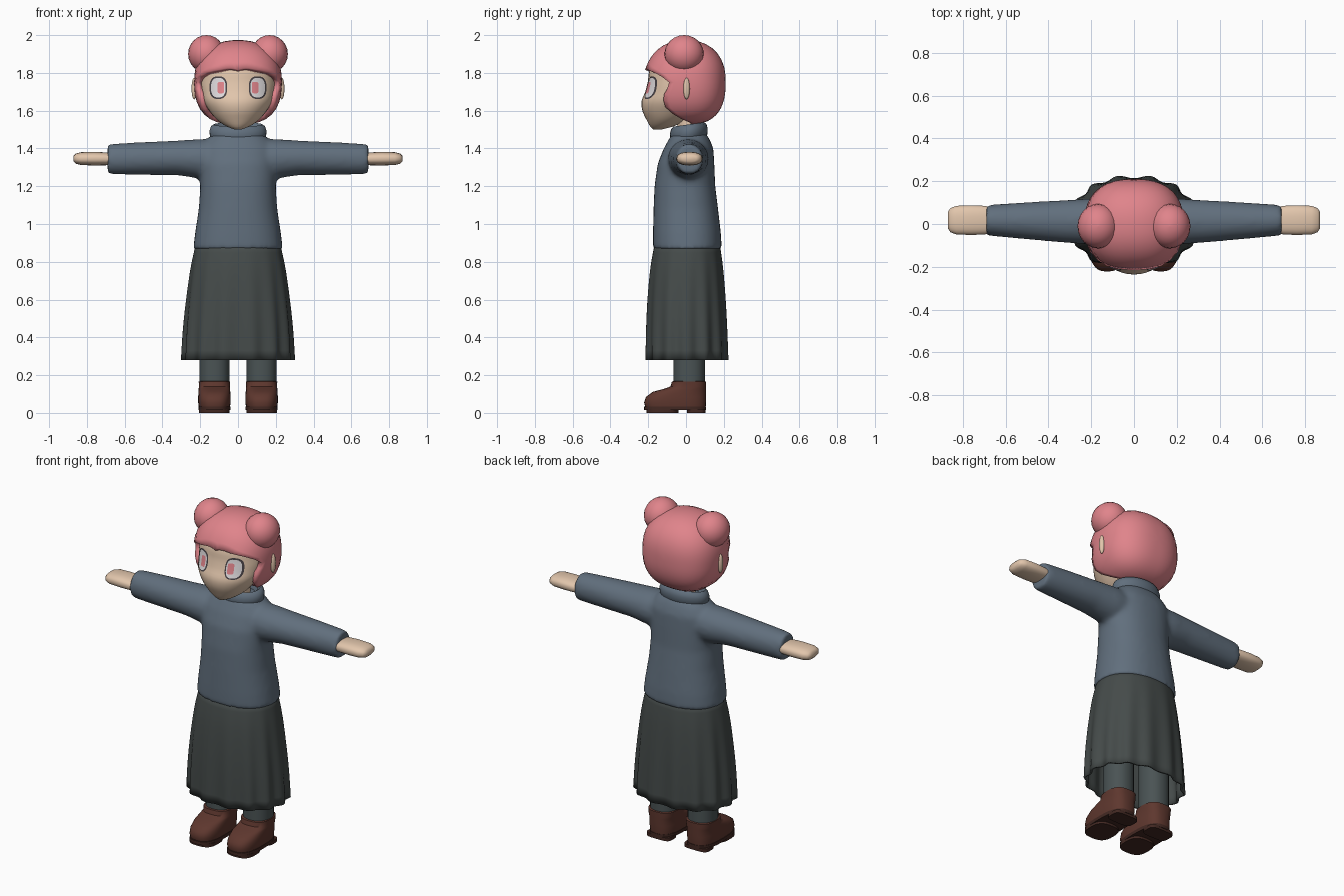
import bpy, bmesh, math
from mathutils import Vector

if "Cube" in bpy.data.objects:
    bpy.data.objects.remove(bpy.data.objects["Cube"])


def mat(name, r, g, b):
    m = bpy.data.materials.new(name)
    m.diffuse_color = [((c / 255 + 0.055) / 1.055) ** 2.4 for c in (r, g, b)] + [1]
    m.use_nodes = True
    m.node_tree.nodes["Principled BSDF"].inputs["Base Color"].default_value = m.diffuse_color
    return m


PINK = mat("pink_hair", 224, 132, 139)
SKIN = mat("skin", 226, 198, 172)
KNIT = mat("blue_grey_knit", 97, 111, 125)
CLOTH = mat("charcoal_cloth", 69, 75, 74)
TIGHTS = mat("tights_grey", 74, 83, 84)
LEATHER = mat("brown_leather", 94, 55, 46)
SOLE = mat("dark_sole", 66, 40, 34)
WHITE = mat("eye_white", 224, 220, 222)
DARK = mat("eye_rim", 72, 66, 70)


def interp(tab, t):
    """Smooth (Hermite) interpolation of rows (t, a, b, ...)."""
    t = min(max(t, tab[0][0]), tab[-1][0])
    i = max(k for k in range(len(tab) - 1) if tab[k][0] <= t)
    a, b = tab[i], tab[i + 1]
    p, q = tab[max(i - 1, 0)], tab[min(i + 2, len(tab) - 1)]
    h = b[0] - a[0]
    u = (t - a[0]) / h
    out = []
    for k in range(1, len(a)):
        m0 = (b[k] - p[k]) / (b[0] - p[0]) * h
        m1 = (q[k] - a[k]) / (q[0] - a[0]) * h
        out.append((2*u**3 - 3*u*u + 1)*a[k] + (u**3 - 2*u*u + u)*m0
                   + (3*u*u - 2*u**3)*b[k] + (u**3 - u*u)*m1)
    return out


def build(name, verts, faces, m, angle=45, recalc=True):
    me = bpy.data.meshes.new(name)
    me.from_pydata(verts, [], faces)
    if recalc:
        bm = bmesh.new()
        bm.from_mesh(me)
        bmesh.ops.recalc_face_normals(bm, faces=bm.faces)
        bm.to_mesh(me)
        bm.free()
    me.shade_smooth()
    me.set_sharp_from_angle(angle=math.radians(angle))
    me.materials.append(m)
    ob = bpy.data.objects.new(name, me)
    bpy.context.collection.objects.link(ob)
    return ob


def ring(z, w, yf, yb, cx=0, p=2, n=32):
    pts = []
    for i in range(n):
        a = 2 * math.pi * i / n
        c, s = math.cos(a), math.sin(a)
        x = math.copysign(abs(c) ** (2 / p), c)
        y = math.copysign(abs(s) ** (2 / p), s)
        pts.append(Vector((cx + w * x, (yf + yb) / 2 + (yb - yf) / 2 * y, z)))
    return pts


def loft_data(rings, caps=True, base=0):
    n = len(rings[0])
    faces = [(base + j*n + i, base + j*n + (i+1) % n, base + (j+1)*n + (i+1) % n, base + (j+1)*n + i)
             for j in range(len(rings) - 1) for i in range(n)]
    if caps:
        faces += [tuple(base + i for i in reversed(range(n))),
                  tuple(base + (len(rings) - 1)*n + i for i in range(n))]
    return [v for r in rings for v in r], faces


def loft(name, rings, m, caps=True, angle=45):
    return build(name, *loft_data(rings, caps), m, angle)


def side_rings(rows, s, p=2):
    """Rings along x from rows (x, z centre, half z, y centre, half y)."""
    return [[Vector((s * v.z, v.y, v.x)) for v in ring(x, hz, yc - hy, yc + hy, zc, p)]
            for x, zc, hz, yc, hy in rows]


def ball(name, loc, r, m):
    rows = [(-math.cos(math.pi * k / 12), math.sin(math.pi * k / 12)) for k in range(13)]
    return loft(name, [ring(loc[2] + c*r[2], max(s, 0.01)*r[0], loc[1] - max(s, 0.01)*r[1],
                            loc[1] + max(s, 0.01)*r[1], loc[0], 2, 24) for c, s in rows], m, True, 60)


# Face: z, half width, front y, back y
FACE = [(1.50, .018, -.172, -.13), (1.515, .058, -.188, -.07), (1.55, .11, -.208, 0),
        (1.60, .153, -.231, .06), (1.65, .182, -.235, .09), (1.70, .195, -.216, .11),
        (1.75, .2, -.203, .12), (1.82, .19, -.19, .12), (1.88, .145, -.14, .1), (1.92, .08, -.08, .05)]
loft("face", [ring(1.50 + .42 * k / 28, *interp(FACE, 1.50 + .42 * k / 28)) for k in range(29)],
     SKIN, True, 70)


# Eyes: thin plates following the face surface
def eye_plate(name, cx, hw, hh, p, off, m):
    verts, n, steps = [], 28, 4
    for k in range(steps + 1):
        f = max(k / steps, .02)
        for v in ring(0, hw * f, -hh * f, hh * f, 0, p, n):
            x, z = cx + v.x, 1.722 + v.y
            w, yf, yb = interp(FACE, z)
            y = (yf + yb) / 2 - (yb - yf) / 2 * math.sqrt(max(0, 1 - (x / w) ** 2))
            verts.append((x, y - off, z))
    faces = [(k*n + i, (k+1)*n + i, (k+1)*n + (i+1) % n, k*n + (i+1) % n)
             for k in range(steps) for i in range(n)] + [tuple(range(n))]
    build(name, verts, faces, m, 60, False)


# Hair cap: polar grid from the back of the head to a shaped hairline
HAIRLINE = [(0, 164), (30, 159), (58, 150), (76, 132), (90, 114), (108, 121),
            (126, 118), (137, 105), (153, 86), (180, 80)]
N, R = 40, 16
verts, faces = [], []
for j in range(R + 1):
    t = max(j / R, .01)
    for i in range(N):
        ph = 360 * i / N
        up = ph if ph <= 180 else 360 - ph
        th = math.radians(interp(HAIRLINE, up)[0]) * t
        ph = math.radians(ph)
        d = Vector((math.sin(th) * math.sin(ph), math.cos(th), math.sin(th) * math.cos(ph)))
        p = 2.45 - .2 * d.z
        k = sum(abs(c) ** p for c in d) ** (-1 / p)
        k *= 1 + .05 * t ** 8 * min(1, max(0, (95 - up) / 30))
        verts.append((d.x * k * .232, d.y * k * .21, 1.75 + d.z * k * .224))
faces = [(j*N + i, j*N + (i+1) % N, (j+1)*N + (i+1) % N, (j+1)*N + i)
         for j in range(R) for i in range(N)] + [tuple(range(N))]
hair = build("hair_cap", verts, faces, PINK, 50)
mod = hair.modifiers.new("thickness", "SOLIDIFY")
mod.thickness, mod.offset = .032, -1

# Neck and rolled collar
loft("neck", [ring(z, .06, -.045, .075) for z in (1.42, 1.57)], SKIN)
collar = [(1.435, .13, .085), (1.46, .148, .098), (1.49, .152, .1), (1.515, .143, .093),
          (1.525, .128, .08), (1.51, .108, .066), (1.45, .1, .06)]
rings = [ring(z, rx, .015 - ry, .015 + ry) for z, rx, ry in collar]
for r in rings:
    for v in r:
        v.z += .14 * v.y
loft("collar", rings, KNIT, True, 60)

# Sweater: torso and sleeves fused and softened
TORSO = [(.865, .238, -.175, .19), (.95, .228, -.175, .185), (1.08, .208, -.172, .17),
         (1.2, .2, -.167, .155), (1.32, .205, -.15, .15), (1.40, .2, -.118, .145),
         (1.45, .165, -.09, .125), (1.485, .12, -.07, .1)]
SLEEVE = [(0, 1.345, .1, .012, .1), (.2, 1.345, .105, .012, .108), (.32, 1.35, .092, .012, .1),
          (.5, 1.347, .087, .015, .087), (.65, 1.344, .082, .017, .075), (.69, 1.343, .079, .018, .071)]
verts, faces = loft_data([ring(r[0], *r[1:], 0, 2.3) for r in TORSO])
for s in (1, -1):
    v, f = loft_data(side_rings(SLEEVE, s), True, len(verts))
    verts, faces = verts + v, faces + f
sweater = build("sweater", verts, faces, KNIT)
mod = sweater.modifiers.new("fuse", "REMESH")
mod.mode, mod.voxel_size, mod.use_smooth_shade = "VOXEL", .013, True
mod = sweater.modifiers.new("soften", "SMOOTH")
mod.factor, mod.iterations = .5, 10

# Pleated skirt
SKIRT = [(.28, .292, -.212, .222), (.45, .284, -.21, .217), (.62, .268, -.203, .209),
         (.78, .247, -.188, .196), (.9, .222, -.165, .178)]
rings = []
for k in range(13):
    z = .28 + .62 * k / 12
    r = ring(z, *interp(SKIRT, z), 0, 2.2, 112)
    for i, v in enumerate(r):
        wave = 1 + .035 * (1 - k / 12) * math.cos(2 * math.pi * 14 * i / 112)
        v.x, v.y = v.x * wave, v.y * wave
    rings.append(r)
skirt = loft("skirt", rings, CLOTH, False, 60)
mod = skirt.modifiers.new("thickness", "SOLIDIFY")
mod.thickness, mod.offset = .012, -1

HAND = [(.65, 1.345, .028, .018, .058), (.70, 1.345, .034, .018, .067), (.76, 1.346, .036, .018, .069),
        (.83, 1.346, .034, .018, .067), (.858, 1.346, .027, .018, .056), (.87, 1.346, .015, .018, .038)]
UPPER = [(.03, .082, -.215, .104), (.055, .086, -.222, .106), (.085, .086, -.212, .107),
         (.112, .084, -.175, .107), (.128, .083, -.115, .107), (.14, .082, -.082, .107),
         (.165, .083, -.075, .107), (.168, .076, -.068, .1)]
for s, side in ((1, "left"), (-1, "right")):
    x = .125 * s
    ball(side + "_hair_bun", (.167 * s, -.01, 1.9), (.097, .104, .1), PINK)
    ball(side + "_ear", (.232 * s, .003, 1.717), (.014, .017, .057), SKIN)
    eye_plate(side + "_eye_rim", .104 * s, .047, .06, 2.6, .003, DARK)
    eye_plate(side + "_eye_white", .104 * s, .039, .052, 2.6, .006, WHITE)
    eye_plate(side + "_iris", .091 * s, .017, .03, 6, .009, PINK)
    loft(side + "_hand", side_rings(HAND, s, 2.4), SKIN, True, 60)
    loft(side + "_leg", [ring(z, .08, -.067, .1, x, 2.2) for z in (.1, .5, .85)], TIGHTS)
    # Shoe: upper, sole, heel and toe pad
    loft(side + "_shoe_upper", [ring(r[0], *r[1:], x, 2.8) for r in UPPER], LEATHER, True, 50)
    loft(side + "_sole", [ring(z, .085, -.222, .107, x, 2.8) for z in (.014, .034)], SOLE)
    loft(side + "_heel", [ring(z, .079, .005, .103, x, 4) for z in (0, .02)], SOLE)
    loft(side + "_toe_pad", [ring(z, .081, -.21, -.04, x, 2.8) for z in (0, .02)], SOLE)
